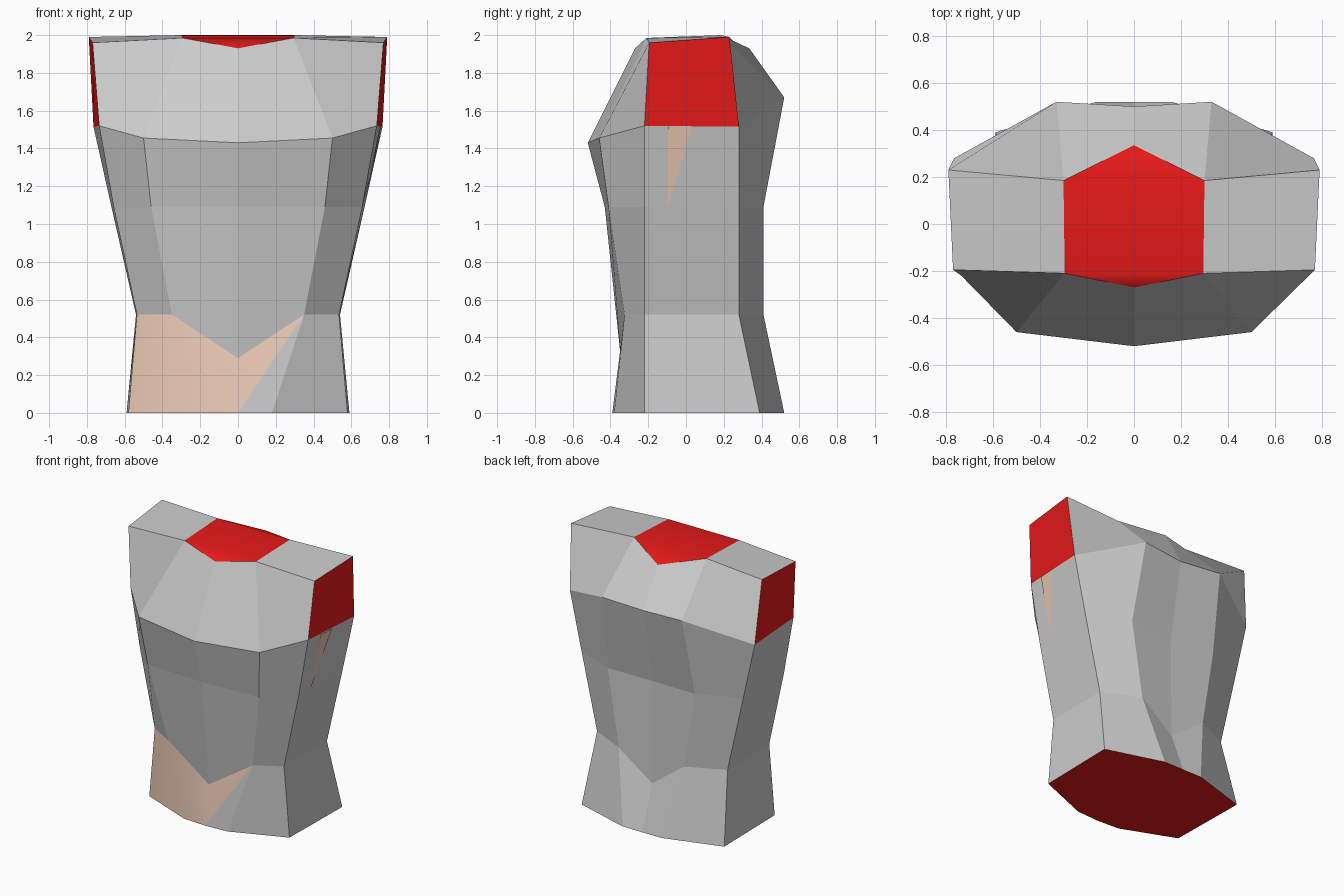
import bpy

if "Cube" in bpy.data.objects:
    bpy.data.objects.remove(bpy.data.objects["Cube"])

# Half cross-sections (x >= 0), bottom to top:
# front centre, front mid, side front, side back, back mid, back centre
RINGS = [
    [(0, -.39, 0), (.18, -.38, 0), (.58, -.22, 0), (.59, .39, 0), (.16, .52, 0), (0, .52, 0)],
    [(0, -.345, .29), (.35, -.325, .52), (.535, -.22, .52), (.54, .28, .52), (.27, .41, .52), (0, .40, .32)],
    [(0, -.43, 1.09), (.46, -.41, 1.09), (.658, -.22, 1.09), (.67, .28, 1.09), (.36, .41, 1.09), (0, .39, 1.08)],
    [(0, -.52, 1.43), (.50, -.46, 1.455), (.735, -.22, 1.52), (.765, .28, 1.515), (.33, .52, 1.67), (0, .50, 1.65)],
    [(0, -.27, 1.93), (.295, -.21, 1.985), (.77, -.195, 1.96), (.79, .23, 1.99), (.30, .185, 2.0), (0, .335, 1.93)],
]
# Full rings of ten points: right half, then the mirrored left half
FULL = [r + [(-x, y, z) for x, y, z in r[4:0:-1]] for r in RINGS]


def material(name, colour):
    m = bpy.data.materials.new(name)
    m.diffuse_color = (*colour, 1)
    m.use_nodes = True
    m.node_tree.nodes["Principled BSDF"].inputs["Base Color"].default_value = m.diffuse_color
    return m


def make(name, polys, mat=None):
    """Build an object from a list of polygons given as point lists."""
    points, faces = {}, []
    for poly in polys:
        faces.append([points.setdefault(p, len(points)) for p in poly])
    mesh = bpy.data.meshes.new(name)
    mesh.from_pydata(list(points), [], faces)
    if mat:
        mesh.materials.append(mat)
        mesh.polygons.foreach_set("use_smooth", [True] * len(faces))
    mesh.update()
    ob = bpy.data.objects.new(name, mesh)
    bpy.context.collection.objects.link(ob)


red = material("red", (.8, .01, .01))
skin = material("skin", (.82, .58, .46))

# Lofted bands, sorted into cloth, bare belly and arm openings
cloth, belly, arms = [], [], []
for lev in range(4):
    low, top = FULL[lev], FULL[lev + 1]
    for i in range(10):
        j = (i + 1) % 10
        quad = [low[i], low[j], top[j], top[i]]
        if lev == 0 and i == 0:
            # front panel split between cloth and skin
            cloth.append([low[0], low[1], top[1]])
            belly.append([low[0], top[1], top[0]])
        elif lev == 0 and i == 9:
            belly += [[low[9], low[0], top[9]], [low[0], top[0], top[9]]]
        elif lev == 0 and i == 8:
            belly.append(quad)
        elif lev == 3 and i in (2, 7):
            arms.append(quad)
        else:
            cloth.append(quad)

# Flat shoulder tops either side of the neck
t = FULL[4]
cloth += [[t[1], t[2], t[3], t[4]], [t[6], t[7], t[8], t[9]]]
make("torso_cloth", cloth)
make("bare_belly", belly, skin)
make("arm_openings", arms, red)

# Neck opening, creased between the shoulders
make("neck_opening", [[t[0], t[1], t[9]], [t[1], t[4], t[6], t[9]], [t[4], t[5], t[6]]], red)

# Waist underside
make("waist_opening", [FULL[0][::-1]], red)

# Thin skin sliver below the right arm opening
make("side_skin_sliver", [[(.667, -.095, 1.09), (.757, .03, 1.515), (.75, -.095, 1.515)]], skin)
